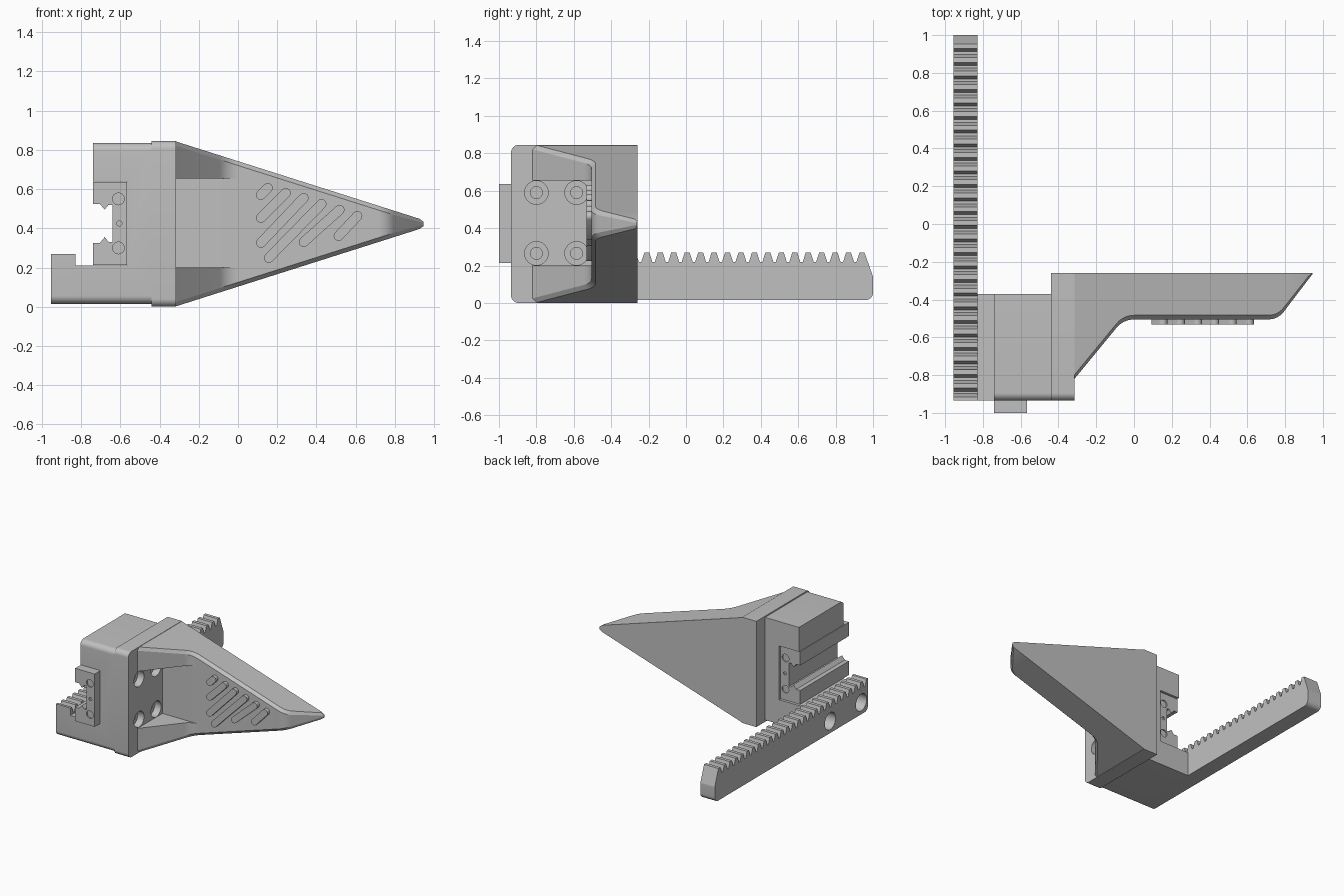
import bpy, bmesh, math
from mathutils import Vector

cube = bpy.data.objects.get("Cube")
if cube:
    bpy.data.objects.remove(cube, do_unlink=True)

grey = bpy.data.materials.new("plain grey")
grey.use_nodes = True
GREY = (0.527, 0.527, 0.527, 1)
grey.diffuse_color = GREY
grey.node_tree.nodes["Principled BSDF"].inputs["Base Color"].default_value = GREY


def finish(name, bm):
    bmesh.ops.recalc_face_normals(bm, faces=bm.faces[:])
    mesh = bpy.data.meshes.new(name)
    bm.to_mesh(mesh)
    bm.free()
    mesh.materials.append(grey)
    obj = bpy.data.objects.new(name, mesh)
    bpy.context.collection.objects.link(obj)
    return obj


def rounded(points, closed=True, steps=6):
    """Replace each corner (a, b, radius) with a short arc."""
    out = []
    n = len(points)
    for i, p in enumerate(points):
        here = Vector(p[:2])
        if len(p) < 3 or (not closed and i in (0, n - 1)):
            out.append(here)
            continue
        u = (Vector(points[i - 1][:2]) - here).normalized()
        v = (Vector(points[(i + 1) % n][:2]) - here).normalized()
        half = math.acos(max(-1, min(1, u.dot(v)))) / 2
        centre = here + (u + v).normalized() * (p[2] / math.sin(half))
        reach = p[2] / math.tan(half)
        a, b = here + u * reach - centre, here + v * reach - centre
        for k in range(steps + 1):
            t = k / steps
            out.append(centre + (a * (1 - t) + b * t).normalized() * p[2])
    return out


def prism(name, points, axis, lo, hi):
    """Extrude a flat outline along x, y or z."""
    place = {"x": lambda p, d: (d, p[0], p[1]),
             "y": lambda p, d: (p[0], d, p[1])}[axis]
    bm = bmesh.new()
    face = bm.faces.new([bm.verts.new(place(p, lo)) for p in points])
    moved = bmesh.ops.extrude_face_region(bm, geom=[face])["geom"]
    shift = Vector(place((0, 0), hi - lo))
    bmesh.ops.translate(bm, vec=shift, verts=[g for g in moved if isinstance(g, bmesh.types.BMVert)])
    # The starting cap is kept by the extrusion only when it closes the solid
    if not any(e.is_boundary for e in bm.edges):
        return finish(name, bm)
    bmesh.ops.holes_fill(bm, edges=[e for e in bm.edges if e.is_boundary])
    return finish(name, bm)


def rect(a0, a1, b0, b1):
    return [(a0, b0), (a1, b0), (a1, b1), (a0, b1)]


def circle(a, b, r, n=24):
    return [(a + r * math.cos(math.tau * k / n), b + r * math.sin(math.tau * k / n)) for k in range(n)]


def cut(obj, cutters):
    for c in cutters:
        c.hide_render = True
        mod = obj.modifiers.new("cut", "BOOLEAN")
        mod.operation, mod.solver, mod.object = "DIFFERENCE", "EXACT", c
    bpy.context.view_layer.update()
    graph = bpy.context.evaluated_depsgraph_get()
    mesh = bpy.data.meshes.new_from_object(obj.evaluated_get(graph))
    obj.modifiers.clear()
    obj.data = mesh
    for c in cutters:
        bpy.data.objects.remove(c, do_unlink=True)


FRONT, BLOCK_BACK, BACK = -0.935, -0.37, -0.26
MID = 0.4225
SCREWS = [(y, z) for y in (-0.80, -0.585) for z in (0.265, 0.59)]

# Mounting block with a slot for the carriage
block = prism("mounting_block", rounded([(FRONT, 0.015, 0.04), (BLOCK_BACK, 0.015),
              (BLOCK_BACK, 0.835), (FRONT, 0.835, 0.04)]), "x", -0.74, -0.44)
cut(block, [prism("slot", rect(-0.9, -0.565, 0.21, 0.64), "y", -1.2, 0)]
    + [prism("bolt_hole", circle(y, z, 0.032), "x", -0.6, -0.4) for y, z in SCREWS])
arm = prism("rack_arm", rounded([(FRONT, 0.015, 0.04), (BLOCK_BACK, 0.015),
            (BLOCK_BACK, 0.21), (FRONT, 0.21)]), "x", -0.83, -0.74)

# Finger flange with countersunk screw holes
flange = prism("finger_flange", rounded([(FRONT, 0, 0.04), (BACK, 0), (BACK, 0.845),
               (FRONT, 0.845, 0.04)]), "x", -0.44, -0.315)
cut(flange, [prism("bore", circle(y, z, 0.063), "x", -0.37, -0.2) for y, z in SCREWS]
    + [prism("bolt_hole", circle(y, z, 0.032), "x", -0.6, -0.3) for y, z in SCREWS])

# Tapered finger blade, lofted along x with chamfered front edges
bm = bmesh.new()
rings = []
for x, y in rounded([(-0.32, -0.826), (-0.056, -0.505, 0.12), (0.762, -0.505, 0.1),
                     (0.925, -0.291), (0.945, -0.265)], closed=False):
    h = 0.42 - 0.3175 * (x + 0.315)
    if x > 0.94:
        h *= 0.6
    c = min(0.022, h * 0.6)
    edge = min(y + c, BACK - 0.001)
    section = [(BACK, h), (edge, h), (y, h - c), (y, c - h), (edge, -h), (BACK, -h)]
    rings.append([bm.verts.new((x, sy, MID + sz)) for sy, sz in section])
for a, b in zip(rings, rings[1:]):
    for i in range(6):
        j = (i + 1) % 6
        bm.faces.new((a[i], a[j], b[j], b[i]))
bm.faces.new(rings[0])
bm.faces.new(rings[-1])
blade = finish("finger_blade", bm)
cut(blade, [prism("pocket", rect(-0.5, 0.03, 0.2, 0.655), "y", -1.1, -0.5051)])

# Raised diagonal grip ribs
ribs = [(0.117, 0.570, 0.152, 0.606), (0.117, 0.453, 0.244, 0.580),
        (0.117, 0.326, 0.335, 0.555), (0.157, 0.249, 0.426, 0.524),
        (0.335, 0.330, 0.518, 0.494), (0.513, 0.361, 0.609, 0.463)]
for x0, z0, x1, z1 in ribs:
    aim = math.atan2(z1 - z0, x1 - x0)
    outline = []
    for cx, cz, start in ((x1, z1, aim - math.pi / 2), (x0, z0, aim + math.pi / 2)):
        outline += [(cx + 0.025 * math.cos(start + math.pi * k / 8),
                     cz + 0.025 * math.sin(start + math.pi * k / 8)) for k in range(9)]
    prism("grip_rib", outline, "y", -0.532, -0.5)

# Linear carriage: one half outline mirrored about its middle height
half = [(-0.567, 0.214), (-0.74, 0.214), (-0.74, 0.325), (-0.705, 0.325),
        (-0.68, 0.355), (-0.66, 0.33), (-0.64, 0.33)]
mid = 0.425
outline = half + [(x, 2 * mid - z) for x, z in reversed(half)]
carriage = prism("carriage", outline, "y", -1.0, -0.385)
dimples = [(-0.61, 0.30, 0.03), (-0.61, 0.55, 0.03), (-0.605, mid, 0.013)]
cut(carriage, [prism("dimple", circle(x, z, r), "y", y, y + 0.03)
               for x, z, r in dimples for y in (-1.02, -0.395)])

# Toothed rack with two bolt holes
PITCH, TIP, ROOT = 0.0719, 0.27, 0.22
teeth = [(FRONT, TIP), (-0.915, TIP), (-0.898, ROOT)]
for k in range(25, -1, -1):
    y = 0.941 - PITCH * k
    teeth += [(y - 0.029, ROOT), (y - 0.013, TIP), (y + 0.013, TIP)]
    if k:
        teeth.append((y + 0.029, ROOT))
rack = prism("toothed_rack", rounded(teeth + [(1.0, 0.14, 0.03), (1.0, 0.015, 0.04),
             (FRONT, 0.015, 0.04)]), "x", -0.955, -0.828)
cut(rack, [prism("rack_hole", circle(y, 0.11, 0.068), "x", -1.1, -0.75) for y in (-0.85, -0.457)])
cut(arm, [prism("arm_hole", circle(y, 0.11, 0.068), "x", -0.9, -0.76) for y in (-0.85, -0.457)])

# Smooth the round parts, keep edges sharp
bpy.ops.object.select_all(action="DESELECT")
for obj in bpy.context.collection.objects:
    if obj.type == "MESH" and obj.data.materials and obj.data.materials[0] == grey:
        obj.select_set(True)
        bpy.context.view_layer.objects.active = obj
bpy.ops.object.shade_smooth_by_angle(angle=math.radians(25))
